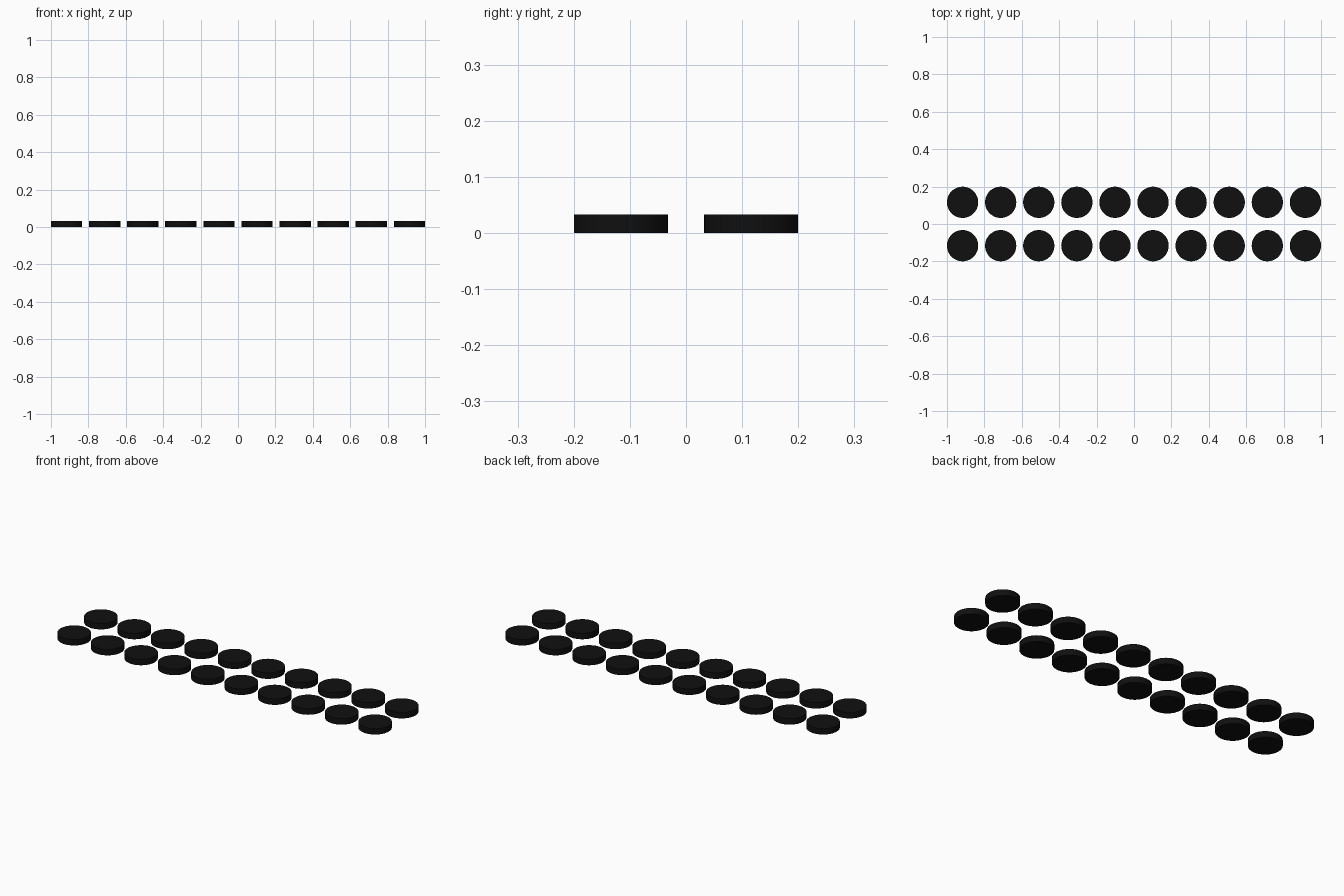
import bpy

if "Cube" in bpy.data.objects:
    bpy.data.objects.remove(bpy.data.objects["Cube"])

RADIUS, HEIGHT = 0.0835, 0.033
COUNT, ROW_Y = 10, 0.116
STEP = (2 - 2 * RADIUS) / (COUNT - 1)

black = bpy.data.materials.new("black_rubber")
black.diffuse_color = (0.005, 0.005, 0.005, 1)
black.use_nodes = True
black.node_tree.nodes["Principled BSDF"].inputs["Base Color"].default_value = black.diffuse_color

# One round pad, with smooth wall and sharp rims
bpy.ops.mesh.primitive_cylinder_add(vertices=64, radius=RADIUS, depth=HEIGHT)
pad = bpy.context.object
bpy.ops.object.shade_smooth_by_angle()
pad.data.materials.append(black)

# Two rows of ten pads
for row, y in (("front", -ROW_Y), ("back", ROW_Y)):
    for i in range(COUNT):
        copy = bpy.data.objects.new(f"{row}_round_pad_{i + 1}", pad.data)
        copy.location = (-1 + RADIUS + i * STEP, y, HEIGHT / 2)
        bpy.context.collection.objects.link(copy)

bpy.data.objects.remove(pad)
